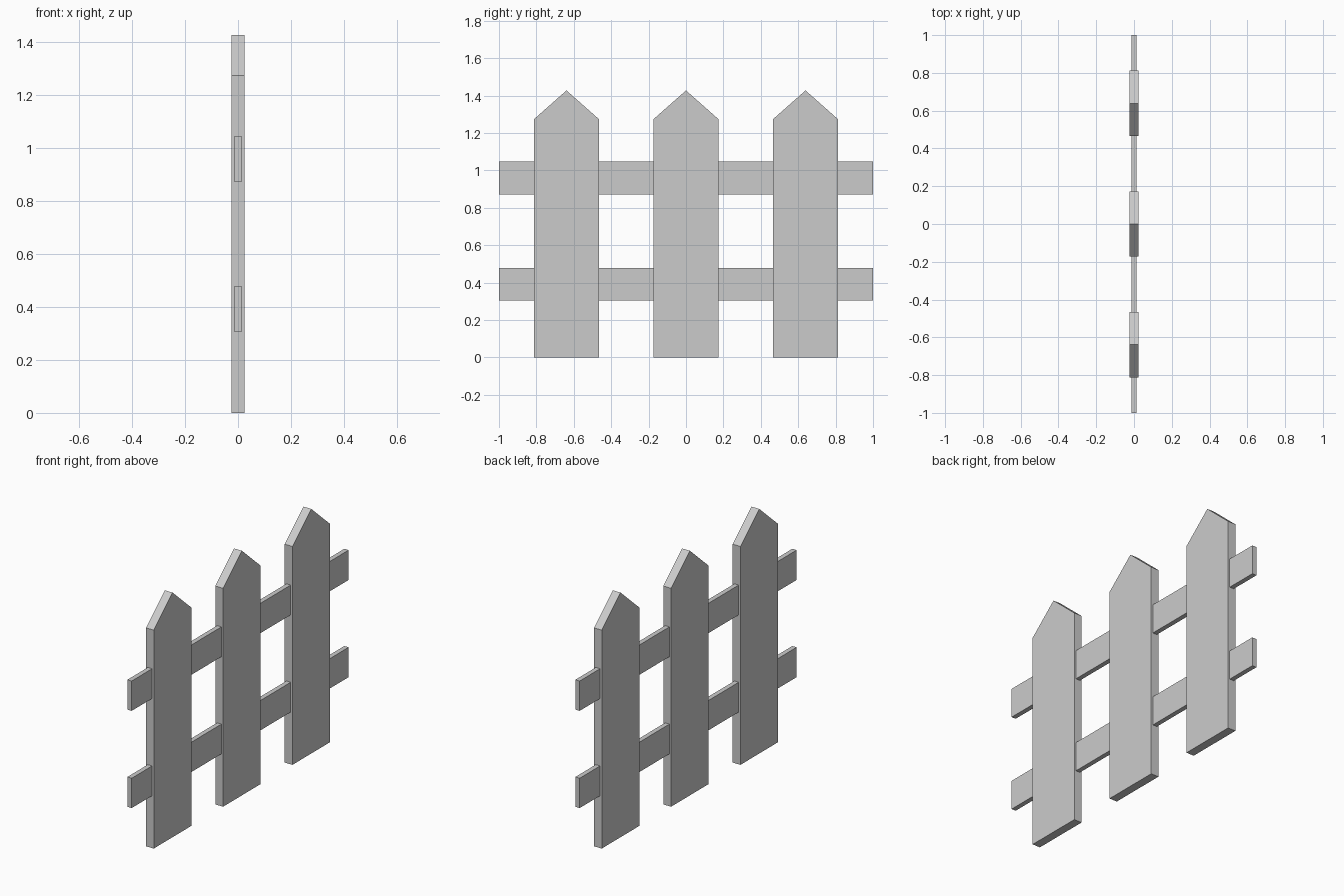
import bpy, bmesh

if "Cube" in bpy.data.objects:
    bpy.data.objects.remove(bpy.data.objects["Cube"])

PICKET_HALF_W, PICKET_DEPTH = 0.173, 0.05
SHOULDER_Z, PEAK_Z = 1.274, 1.427
RAIL_DEPTH, RAIL_H = 0.028, 0.174


def extruded_profile(name, profile, depth):
    """Extrude a (y, z) outline along x, centred on x = 0."""
    bm = bmesh.new()
    face = bm.faces.new([bm.verts.new((-depth / 2, y, z)) for y, z in profile])
    out = bmesh.ops.extrude_face_region(bm, geom=[face], use_keep_orig=True)
    moved = [v for v in out["geom"] if isinstance(v, bmesh.types.BMVert)]
    bmesh.ops.translate(bm, verts=moved, vec=(depth, 0, 0))
    bmesh.ops.recalc_face_normals(bm, faces=bm.faces)
    mesh = bpy.data.meshes.new(name)
    bm.to_mesh(mesh)
    bm.free()
    obj = bpy.data.objects.new(name, mesh)
    bpy.context.collection.objects.link(obj)
    return obj


# Pointed upright pickets
w = PICKET_HALF_W
picket = [(-w, 0), (w, 0), (w, SHOULDER_Z), (0, PEAK_Z), (-w, SHOULDER_Z)]
for label, y in (("left", -0.639), ("middle", 0), ("right", 0.639)):
    extruded_profile(f"picket_{label}", picket, PICKET_DEPTH).location.y = y

# Horizontal rails running through the pickets
h = RAIL_H / 2
rail = [(-1, -h), (1, -h), (1, h), (-1, h)]
for label, z in (("lower", 0.392), ("upper", 0.959)):
    extruded_profile(f"rail_{label}", rail, RAIL_DEPTH).location.z = z
